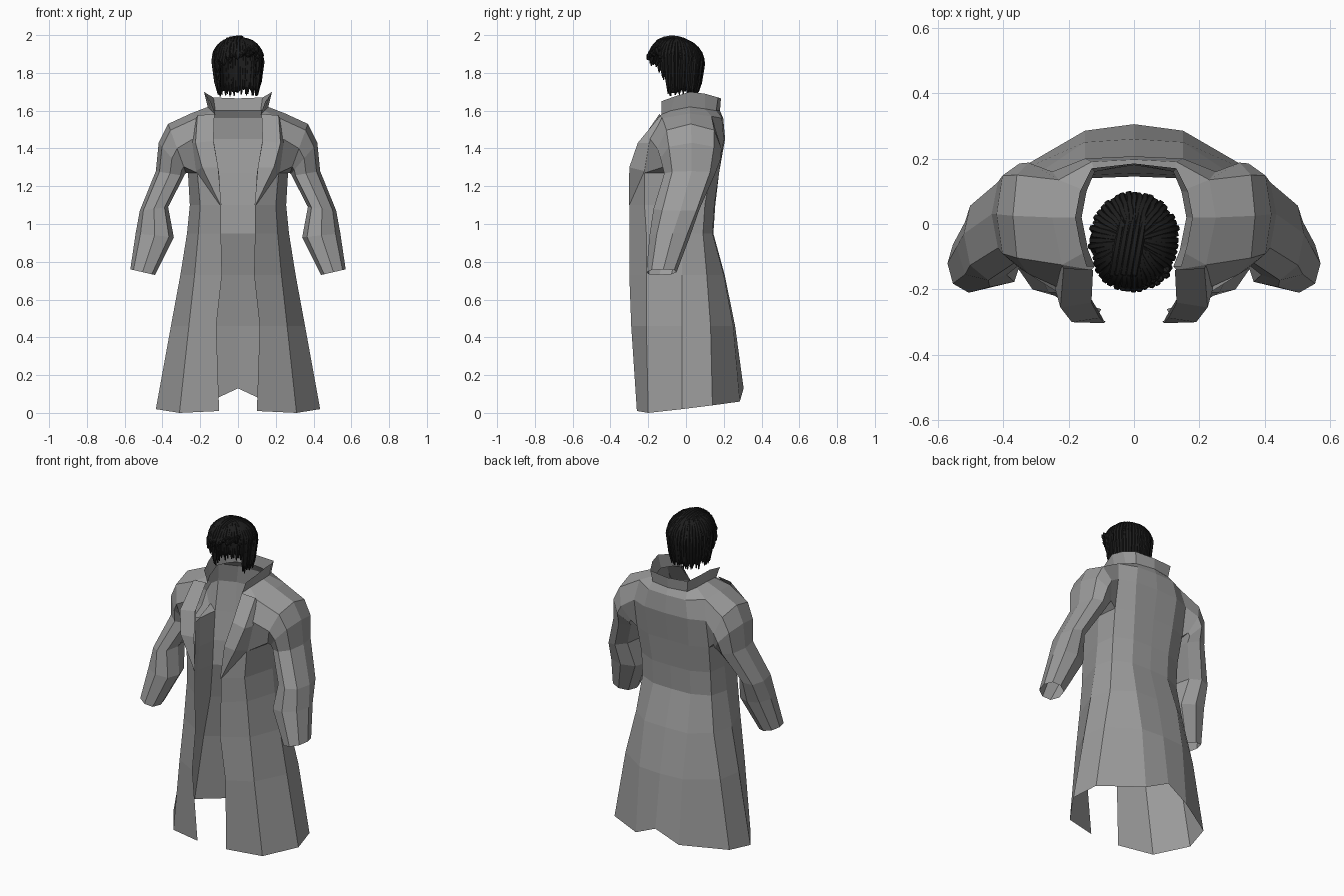
import bpy, bmesh, math, random
from mathutils import Vector

random.seed(4)
cube = bpy.data.objects.get("Cube")
if cube:
    bpy.data.objects.remove(cube)


def make_material(name, colour):
    m = bpy.data.materials.new(name)
    m.use_nodes = True
    m.diffuse_color = colour
    bsdf = m.node_tree.nodes["Principled BSDF"]
    bsdf.inputs["Base Color"].default_value = colour
    bsdf.inputs["Roughness"].default_value = 0.8
    return m


GREY = make_material("coat grey", (0.33, 0.33, 0.33, 1))
BLACK = make_material("hair black", (0.012, 0.012, 0.012, 1))


def loft(name, rows, closed=False):
    """Skin a list of equal-length point rows and mirror it across x."""
    bm = bmesh.new()
    grid = [[bm.verts.new(p) for p in row] for row in rows]
    n = len(rows[0])
    for low, high in zip(grid, grid[1:]):
        for i in range(n if closed else n - 1):
            j = (i + 1) % n
            bm.faces.new((low[i], low[j], high[j], high[i]))
    bmesh.ops.remove_doubles(bm, verts=bm.verts, dist=0.0005)
    mesh = bpy.data.meshes.new(name)
    bm.to_mesh(mesh)
    bm.free()
    obj = bpy.data.objects.new(name, mesh)
    bpy.context.collection.objects.link(obj)
    mesh.materials.append(GREY)
    mirror = obj.modifiers.new("Mirror", "MIRROR")
    mirror.use_clip = True


def ring(z, *xy):
    return [(x, y, z) for x, y in xy]


# Coat rows run from the front opening round to the centre back
hem = [(.10, -.26, .01), (.31, -.20, 0), (.435, -.02, .02),
       (.40, .14, .04), (.15, .285, .06), (0, .305, .13)]
armpit = ring(1.27, (.10, -.28), (.215, -.22), (.265, 0), (.25, .13), (.14, .175), (0, .175))
chest = ring(1.45, (.13, -.23), (.24, -.19), (.28, .02), (.25, .16), (.15, .2), (0, .207))
yoke = [(.13, -.14, 1.57), (.22, -.125, 1.56), (.25, .02, 1.585),
        (.23, .135, 1.57), (.13, .19, 1.56), (0, .197, 1.56)]
neck = [(.12, -.13, 1.58), (.14, -.08, 1.6), (.16, .02, 1.62),
        (.145, .1, 1.61), (.12, .16, 1.6), (0, .18, 1.6)]
loft("coat_skirt", [
    hem,
    ring(.46, (.115, -.29), (.26, -.21), (.355, -.02), (.33, .13), (.15, .25), (0, .26)),
    ring(.73, (.085, -.30), (.23, -.21), (.305, -.02), (.27, .11), (.15, .20), (0, .205)),
    ring(.95, (.09, -.30), (.21, -.21), (.27, -.02), (.24, .09), (.13, .14), (0, .145)),
    ring(1.1, (.09, -.30), (.20, -.22), (.255, -.02), (.24, .10), (.13, .15), (0, .155)),
    armpit,
])
upper = [armpit, chest, yoke]
loft("chest_front", [row[:2] for row in upper])
loft("upper_back", [row[3:] for row in upper])
loft("shoulder_yoke", [yoke, neck])

# Standing collar, flared outwards
loft("collar", [neck, [(.145, -.13, 1.65), (.165, -.06, 1.675), (.18, .02, 1.7),
                       (.165, .1, 1.69), (.13, .17, 1.67), (0, .185, 1.665)]])

# Folded lapels: inner edge, outer edge, then the return to the chest
loft("lapels", [
    [(.088, -.303, 1.1), (.093, -.303, 1.1), (.096, -.30, 1.1)],
    [(.105, -.287, 1.3), (.19, -.30, 1.3), (.222, -.22, 1.28)],
    [(.13, -.24, 1.44), (.225, -.255, 1.43), (.242, -.195, 1.43)],
    [(.125, -.14, 1.583), (.215, -.135, 1.575), (.22, -.128, 1.562)],
])


# Sleeves: rings set by their outer point, inner point and half depth
def sleeve_ring(outer, inner, depth, sides=8):
    o, i = Vector(outer), Vector(inner)
    centre, across = (o + i) / 2, (o - i) / 2
    row = []
    for k in range(sides):
        c, s = (math.copysign(abs(f) ** .85, f)
                for f in (math.cos(math.tau * k / sides), math.sin(math.tau * k / sides)))
        row.append(centre + across * c + Vector((0, depth * s, 0)))
    return row


armhole = [yoke[2], yoke[3], chest[3], armpit[3], armpit[2], armpit[1], chest[1], yoke[1]]
loft("sleeves", [
    armhole,
    sleeve_ring((.37, .025, 1.53), (.275, .01, 1.27), .17),
    sleeve_ring((.42, .03, 1.43), (.28, .02, 1.265), .16),
    sleeve_ring((.435, .03, 1.28), (.285, .01, 1.255), .135),
    sleeve_ring((.52, -.03, 1.07), (.37, -.07, 1.09), .122),
    sleeve_ring((.542, -.07, .95), (.34, -.10, .93), .108),
    sleeve_ring((.57, -.12, .76), (.44, -.14, .73), .08),
], closed=True)

# Hair: overlapping tapered locks falling from the crown
CENTRE = Vector((0, -.05, 1.86))
curve = bpy.data.curves.new("hair_locks", "CURVE")
curve.dimensions = "3D"
curve.bevel_depth = .0125
curve.bevel_resolution = 1
curve.use_fill_caps = True


def dome_point(x, y):
    """Crown surface, slightly higher towards the forehead."""
    reach = (x / .13) ** 2 + ((y - CENTRE.y) / .14) ** 2
    height = .122 * max(1 - reach, 0) ** .45
    return Vector((x, y, CENTRE.z + height - .12 * (y - CENTRE.y)))


def add_lock(points):
    spline = curve.splines.new("POLY")
    spline.points.add(len(points) - 1)
    for k, (slot, p) in enumerate(zip(spline.points, points)):
        slot.co = (*p, 1)
        slot.radius = .25 if k == len(points) - 1 else min(1, .5 + .15 * k)


def falling_lock(angle, scale):
    """One lock; angle 0 faces the front."""
    turn = abs((angle + math.pi) % math.tau - math.pi)
    fall = min(1, max(0, (turn - .85) / .35))
    # the fringe is parted, and hangs lower on its right side
    fringe_tip = 1.885 + .06 * math.sin(angle)
    tip = fringe_tip + (1.695 - fringe_tip) * fall + random.uniform(-.02, .02)
    out = Vector((math.sin(angle) * .128, -math.cos(angle) * .138, 0)) * scale
    points = []
    for k in range(8):
        r = math.sin(math.pi / 2 * k / 7)
        wave = random.uniform(-.003, .003)
        points.append(dome_point(out.x * r + wave, CENTRE.y + out.y * r))
        points[-1].z -= (1 - scale) * .13
    edge = points[-1]
    for k in range(1, 4):
        t = k / 3
        spread = 1 + t * (.14 * (1 - fall) - .17 * fall)
        points.append(Vector((edge.x * spread, CENTRE.y + (edge.y - CENTRE.y) * spread,
                              edge.z + (tip - edge.z) * t)))
    add_lock(points)


LOCKS = 48
for layer, scale in enumerate((1, .93)):
    for k in range(LOCKS):
        falling_lock(math.tau * (k + layer / 2) / LOCKS, scale * random.uniform(.98, 1.02))

# Long locks swept forward over the parting
for k in range(5):
    points = []
    for s in range(8):
        y = .05 - .033 * s
        points.append(dome_point(-.03 + .017 * k - .006 * s, y) + Vector((0, 0, .004)))
    add_lock(points)

hair = bpy.data.objects.new("hair_locks", curve)
bpy.context.collection.objects.link(hair)
curve.materials.append(BLACK)
bpy.ops.object.select_all(action="DESELECT")
bpy.context.view_layer.objects.active = hair
hair.select_set(True)
bpy.ops.object.convert(target="MESH")
bpy.ops.object.shade_smooth_by_angle()
